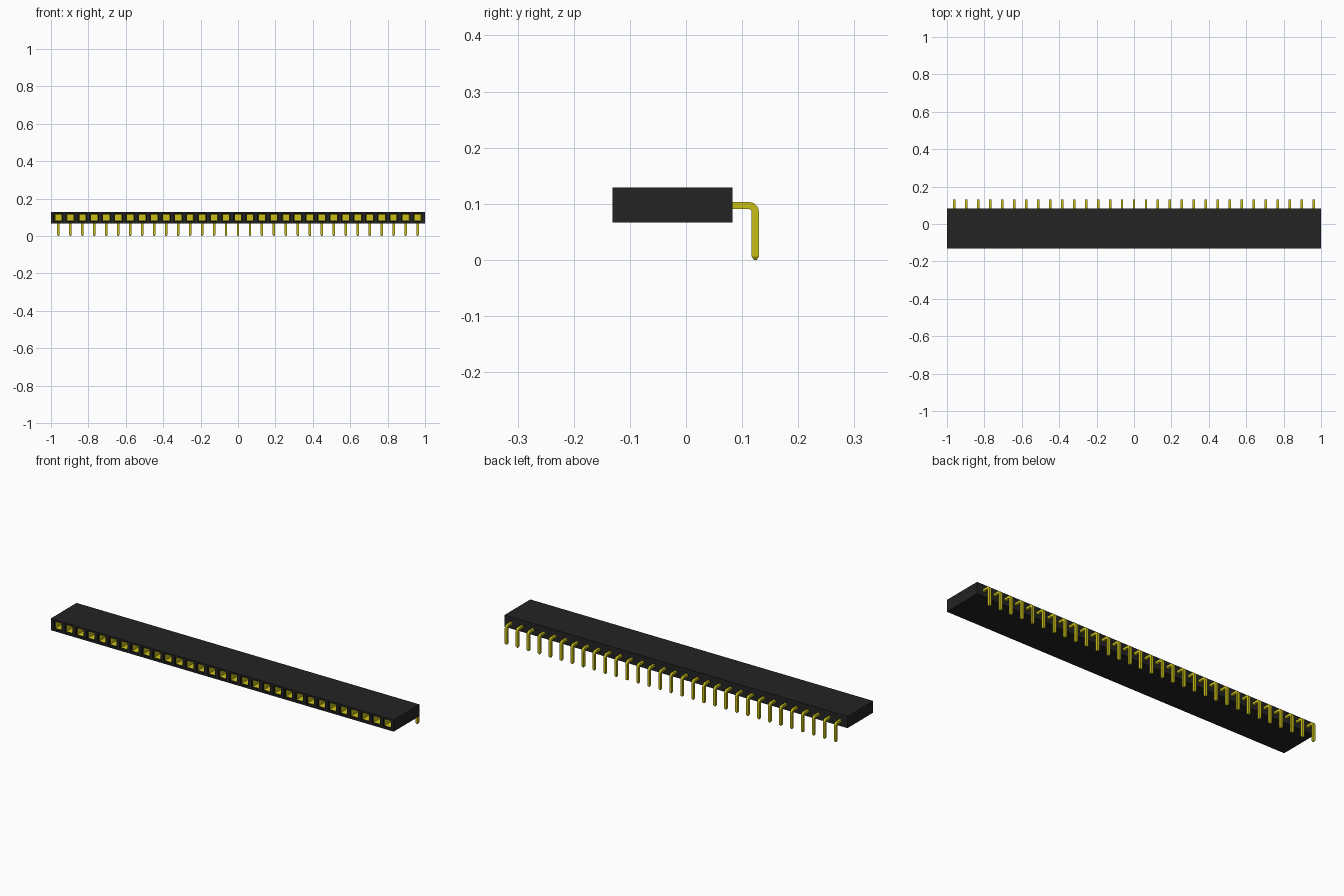
import bpy, bmesh, math
from mathutils import Vector

cube = bpy.data.objects.get("Cube")
if cube:
    bpy.data.objects.remove(cube, do_unlink=True)

COUNT, PITCH = 31, 0.064
Y0, Y1, Z0, Z1 = -0.131, 0.083, 0.067, 0.129   # housing extents
PIN_Y, PIN_Z, HALF, BEND = 0.1235, 0.0968, 0.0064, 0.0115


def material(name, rgb):
    m = bpy.data.materials.new(name)
    m.use_nodes = True
    m.diffuse_color = (*rgb, 1)
    m.node_tree.nodes["Principled BSDF"].inputs["Base Color"].default_value = (*rgb, 1)
    return m


black = material("black plastic", (0.017, 0.017, 0.017))
gold = material("yellow gold", (0.58, 0.52, 0.008))


def finish(bm, name, mats):
    bmesh.ops.recalc_face_normals(bm, faces=bm.faces)
    mesh = bpy.data.meshes.new(name)
    bm.to_mesh(mesh)
    bm.free()
    for m in mats:
        mesh.materials.append(m)
    return mesh


def add(name, mesh, x=0):
    ob = bpy.data.objects.new(name, mesh)
    ob.location.x = x
    bpy.context.collection.objects.link(ob)
    return ob


# Housing: a long block sliced into one cell per socket
bm = bmesh.new()
bmesh.ops.create_cube(bm, size=1)
for v in bm.verts:
    v.co = Vector((v.co.x * 2, (Y0 + Y1) / 2 + v.co.y * (Y1 - Y0),
                   (Z0 + Z1) / 2 + v.co.z * (Z1 - Z0)))
for i in range(COUNT + 1):
    bmesh.ops.bisect_plane(bm, geom=bm.verts[:] + bm.edges[:] + bm.faces[:],
                           plane_co=((i - COUNT / 2) * PITCH, 0, 0), plane_no=(1, 0, 0))
bm.normal_update()
cells = [f for f in bm.faces if f.normal.y < -0.9
         and abs(f.calc_center_median().x) < COUNT * PITCH / 2]

# Sockets: black recess, then a gold contact funnel and a deep gold pocket
bmesh.ops.inset_individual(bm, faces=cells, thickness=0.013, depth=0)
bmesh.ops.inset_individual(bm, faces=cells, thickness=0.0003, depth=-0.010)
bmesh.ops.inset_individual(bm, faces=cells, thickness=0.004, depth=0)
for f in cells:
    f.material_index = 1
bmesh.ops.inset_individual(bm, faces=cells, thickness=0.004, depth=-0.008)
bmesh.ops.inset_individual(bm, faces=cells, thickness=0.0003, depth=-0.08)
add("socket_housing", finish(bm, "socket_housing", [black, gold]))

# Right-angle pin: square section swept along a bent path, tapered at the tip
# Each station: y, z, direction angle of the section's outward side, half size
stations = [(Y1 - 0.01, PIN_Z, math.pi / 2, HALF)]
for i in range(7):
    a = math.pi / 2 * (1 - i / 6)
    stations.append((PIN_Y - BEND + BEND * math.cos(a),
                     PIN_Z - BEND + BEND * math.sin(a), a, HALF))
stations += [(PIN_Y, 0.006, 0, HALF), (PIN_Y, 0, 0, HALF * 0.4)]

bm = bmesh.new()
rings = []
for y, z, a, h in stations:
    rings.append([bm.verts.new((sx * h, y + sn * h * math.cos(a), z + sn * h * math.sin(a)))
                  for sx, sn in ((-1, -1), (1, -1), (1, 1), (-1, 1))])
for r, s in zip(rings, rings[1:]):
    for k in range(4):
        bm.faces.new((r[k], r[(k + 1) % 4], s[(k + 1) % 4], s[k]))
bm.faces.new(rings[0])
bm.faces.new(rings[-1])
pin_mesh = finish(bm, "bent_pin", [gold])
for i in range(COUNT):
    add(f"bent_pin_{i + 1:02d}", pin_mesh, (i - (COUNT - 1) / 2) * PITCH)
